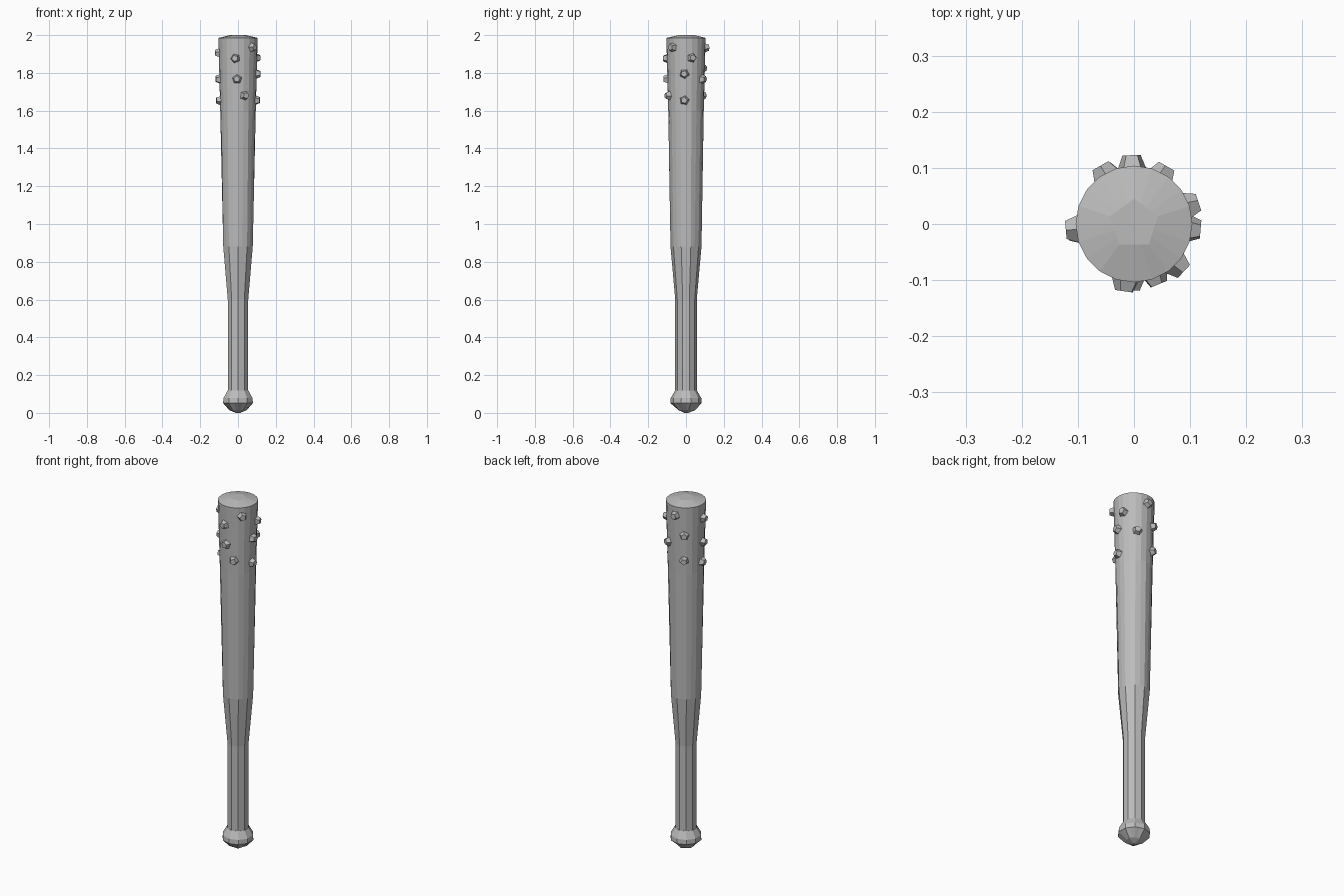
import bpy, bmesh, math, random
from mathutils import Matrix, Vector

random.seed(4)
cube = bpy.data.objects.get("Cube")
if cube:
    bpy.data.objects.remove(cube, do_unlink=True)

grey = bpy.data.materials.new("plain_grey")
grey.use_nodes = True
COLOUR = (0.5, 0.5, 0.5, 1)
grey.diffuse_color = COLOUR
grey.node_tree.nodes["Principled BSDF"].inputs["Base Color"].default_value = COLOUR

SEGMENTS = 20


def finish(name, bm):
    bmesh.ops.recalc_face_normals(bm, faces=bm.faces)
    mesh = bpy.data.meshes.new(name)
    bm.to_mesh(mesh)
    bm.free()
    mesh.materials.append(grey)
    obj = bpy.data.objects.new(name, mesh)
    bpy.context.collection.objects.link(obj)
    return obj


def polygon_ring(bm, radius, z, sides):
    """Ring of SEGMENTS points lying on a regular polygon with fewer sides."""
    wedge = math.tau / sides
    ring = []
    for i in range(SEGMENTS):
        a = math.tau * i / SEGMENTS
        r = radius * math.cos(wedge / 2) / math.cos(a % wedge - wedge / 2)
        # quarter turn offset keeps a corner at the back
        t = a + math.pi / 2
        ring.append(bm.verts.new((r * math.cos(t), r * math.sin(t), z)))
    return ring


def turned(name, profile):
    bm = bmesh.new()
    rings = [polygon_ring(bm, *row) for row in profile]
    for low, high in zip(rings, rings[1:]):
        for i in range(SEGMENTS):
            j = (i + 1) % SEGMENTS
            bm.faces.new((low[i], low[j], high[j], high[i]))
    bm.faces.new(rings[0])
    bm.faces.new(rings[-1])
    return finish(name, bm)


# Shaft: slim faceted grip, flare, long barrel and shallow domed cap
turned("bat_body", [
    (0.057, 0.09, 10), (0.057, 0.60, 10), (0.082, 0.88, 10),
    (0.094, 1.60, 20), (0.104, 1.985, 20), (0.045, 2.0, 5),
])

# Knob at the end of the grip
turned("grip_knob", [
    (0.012, 0.0, 5), (0.048, 0.014, 5), (0.083, 0.052, 10),
    (0.081, 0.078, 10), (0.058, 0.118, 10),
])

# Blunt studs: angle around the barrel in degrees, height
studs = [
    (-43, 1.935), (92, 1.935), (185, 1.905), (18, 1.88), (-98, 1.877),
    (120, 1.825), (-5, 1.795), (-93, 1.767), (60, 1.767), (187, 1.767),
    (-68, 1.68), (119, 1.68), (-5, 1.655), (184, 1.655),
]
for n, (degrees, z) in enumerate(studs, 1):
    a = math.radians(degrees)
    out = Vector((math.cos(a), math.sin(a), 0))
    surface = 0.094 + 0.010 * (z - 1.6) / 0.385
    place = (Matrix.Translation(out * (surface + 0.005) + Vector((0, 0, z)))
             @ out.to_track_quat("Z", "Y").to_matrix().to_4x4()
             @ Matrix.Rotation(random.uniform(0, math.tau), 4, "Z"))
    bm = bmesh.new()
    bmesh.ops.create_cone(bm, cap_ends=True, segments=5, radius1=0.029,
                          radius2=0.017, depth=0.03, matrix=place)
    finish(f"stud_{n}", bm)
